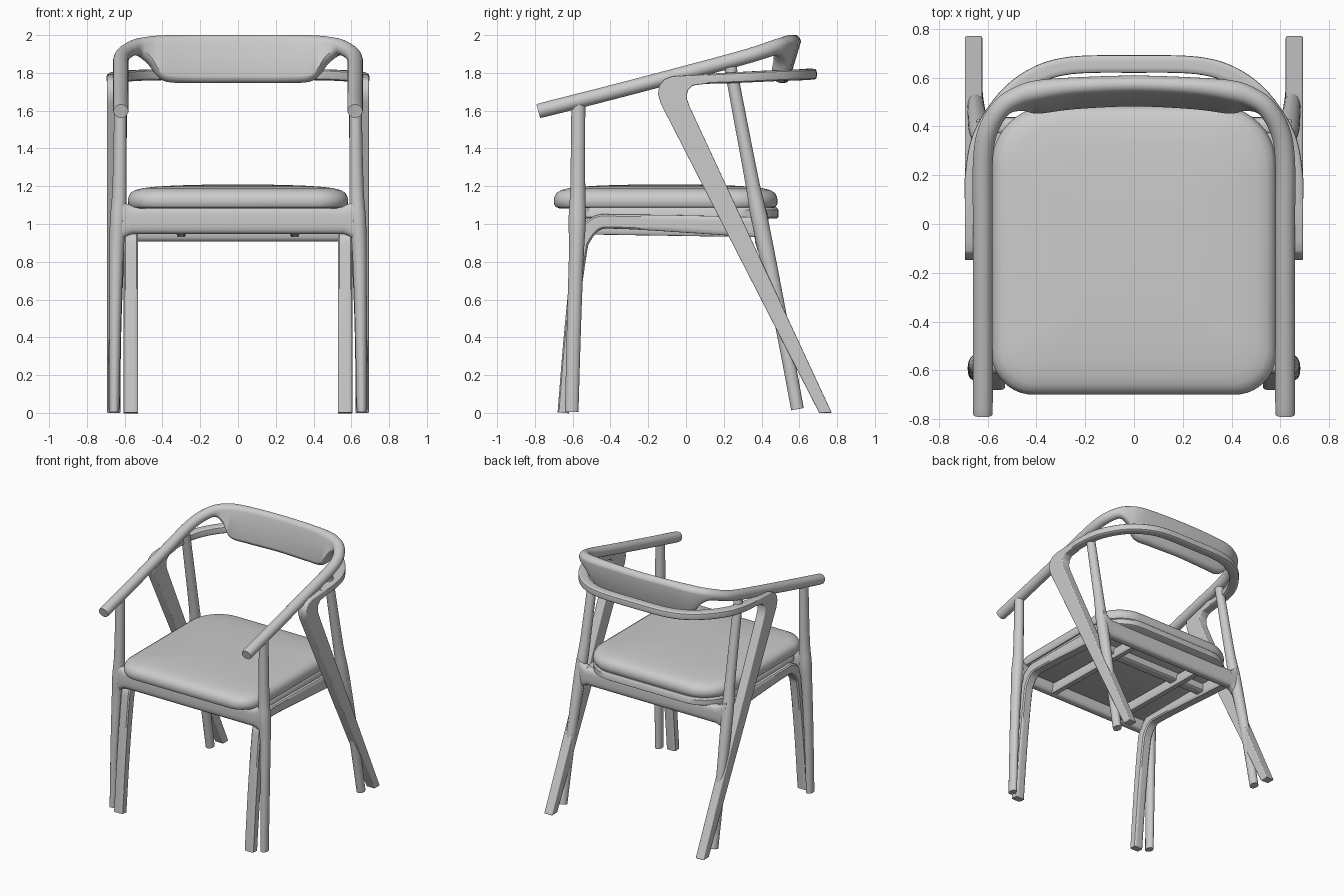
import bpy, bmesh, math
from mathutils import Vector

if "Cube" in bpy.data.objects:
    bpy.data.objects.remove(bpy.data.objects["Cube"])


def finish(name, bm, mirror=False, bevel=0):
    bmesh.ops.recalc_face_normals(bm, faces=bm.faces)
    me = bpy.data.meshes.new(name)
    bm.to_mesh(me)
    bm.free()
    ob = bpy.data.objects.new(name, me)
    bpy.context.collection.objects.link(ob)
    bpy.ops.object.select_all(action='DESELECT')
    ob.select_set(True)
    bpy.context.view_layer.objects.active = ob
    bpy.ops.object.shade_smooth_by_angle(angle=math.radians(40))
    if bevel:
        b = ob.modifiers.new("bevel", 'BEVEL')
        b.width, b.segments = bevel, 3
    if mirror:
        m = ob.modifiers.new("mirror", 'MIRROR')
        m.use_mirror_merge = False
    return ob


def loft(name, rings, **kw):
    bm = bmesh.new()
    vs = [[bm.verts.new(p) for p in r] for r in rings]
    n = len(vs[0])
    for a, b in zip(vs, vs[1:]):
        for i in range(n):
            j = (i + 1) % n
            bm.faces.new((a[i], a[j], b[j], b[i]))
    bm.faces.new(vs[0])
    bm.faces.new(vs[-1])
    return finish(name, bm, **kw)


def smooth_path(pts, k):
    # Catmull-Rom through positions and section sizes together
    out = []
    for i in range(len(pts) - 1):
        p0, p1, p2 = pts[max(i - 1, 0)], pts[i], pts[i + 1]
        p3 = pts[min(i + 2, len(pts) - 1)]
        for s in range(k):
            t = s / k
            out.append([0.5 * (2 * b + (c - a) * t + (2 * a - 5 * b + 4 * c - d) * t * t
                               + (3 * b - a - 3 * c + d) * t ** 3)
                        for a, b, c, d in zip(p0, p1, p2, p3)])
    return out + [list(pts[-1])]


def sweep(name, pts, up, power=2, n=24, k=6, **kw):
    # each point: x, y, z, half width, half height, downward stretch
    path = smooth_path([list(p) + [0] * (6 - len(p)) for p in pts], k)
    rings = []
    for i, (x, y, z, a, b, drop) in enumerate(path):
        q, r = path[max(i - 1, 0)], path[min(i + 1, len(path) - 1)]
        t = (Vector(r[:3]) - Vector(q[:3])).normalized()
        s = t.cross(Vector(up)).normalized()
        u = s.cross(t)
        ring = []
        for j in range(n):
            w = 2 * math.pi * (j + 0.5) / n
            c, d = math.cos(w), math.sin(w)
            f = (abs(c) ** power + abs(d) ** power) ** (-1 / power)
            p = Vector((x, y, z)) + s * (a * c * f) + u * (b * d * f)
            if d < 0 and drop:
                p += Vector((0, -0.32, -1)) * max(drop, 0)
            ring.append(p)
        rings.append(ring)
    return loft(name, rings, **kw)


def both_sides(half):
    return half + [(-p[0],) + tuple(p[1:]) for p in reversed(half[:-1])]


def rounded_slab(name, hx, y0, y1, rf, rb, layers):
    # layers: height and inset of each outline
    rings = []
    for z, ins in layers:
        ring = []
        for sx, yy, r, a0 in ((1, y1, rb, 0), (-1, y1, rb, 90), (-1, y0, rf, 180), (1, y0, rf, 270)):
            sy = 1 if yy == y1 else -1
            rr = max(r - ins * 0.5, 0.03)
            for i in range(11):
                w = math.radians(a0 + 9 * i)
                ring.append((sx * (hx - ins - rr) + rr * math.cos(w),
                             yy - sy * (ins + rr) + rr * math.sin(w), z))
        rings.append(ring)
    return loft(name, rings)


X, Y, Z = (1, 0, 0), (0, 1, 0), (0, 0, 1)

# Arms and backrest in one sweep; the middle is stretched down into the back panel
sweep("arm_and_backrest", both_sides([
    (.62, -.763, 1.602, .035, .032), (.62, -.753, 1.605, .041, .039), (.62, -.4, 1.695, .041, .039),
    (.62, 0, 1.80, .041, .039), (.62, .25, 1.867, .041, .039), (.60, .38, 1.905, .041, .039),
    (.545, .475, 1.937, .04, .04, .005), (.48, .52, 1.95, .041, .041, .06),
    (.40, .545, 1.957, .044, .042, .155), (.25, .563, 1.96, .038, .042, .172),
    (0, .573, 1.96, .036, .042, .172)]), Z)

# Lower back hoop
sweep("back_hoop", both_sides([
    (.657, .08, 1.767, .036, .025), (.657, .2, 1.772, .036, .028), (.625, .36, 1.78, .036, .029),
    (.53, .51, 1.787, .036, .029), (.41, .605, 1.79, .036, .029), (.26, .65, 1.793, .036, .029),
    (0, .656, 1.793, .036, .029)]), Z, power=5)

# Slanted rear bars, turning into the hoop at the top
profile = [(.705, 0), (.772, 0), (.02, 1.62), (.004, 1.665), (.008, 1.705), (.035, 1.733), (.12, 1.744),
           (.12, 1.792), (-.07, 1.782), (-.115, 1.765), (-.142, 1.73), (-.148, 1.69), (-.135, 1.64)]
bm = bmesh.new()
face = bm.faces.new([bm.verts.new((.622, y, z)) for y, z in profile])
ext = bmesh.ops.extrude_face_region(bm, geom=[face])
bmesh.ops.translate(bm, vec=(.071, 0, 0), verts=[v for v in ext["geom"] if isinstance(v, bmesh.types.BMVert)])
finish("rear_bar_leg", bm, mirror=True, bevel=.006)

# Round legs rising to the arms
sweep("front_round_leg", [(.655, -.605, .005, .026, .036), (.65, -.592, .5, .032, .038),
                          (.643, -.58, .85, .038, .04), (.635, -.576, 1.02, .043, .046),
                          (.627, -.573, 1.2, .038, .04), (.622, -.57, 1.64, .033, .037)], Y, mirror=True)
sweep("rear_round_leg", [(.655, .59, .02, .031, .034), (.65, .50, .5, .034, .036),
                         (.637, .395, 1.0, .042, .044), (.627, .345, 1.25, .037, .037),
                         (.62, .235, 1.83, .033, .033)], Y, mirror=True)

# Square front bars that bend back into the side seat rails
sweep("front_bar_leg_and_side_rail", [
    (.567, -.65, 0, .03, .038), (.567, -.61, .45, .033, .038), (.567, -.565, .83, .037, .038),
    (.567, -.54, .93, .04, .038), (.567, -.47, 1.005, .04, .038), (.567, -.35, 1.012, .038, .038),
    (.567, .0, 1.0, .046, .038), (.567, .42, .98, .054, .038)], X, power=8, mirror=True)

# Front and back aprons flaring into the round legs
for name, y, z, h in (("front_apron", -.577, 1.022, .074), ("back_apron", .40, .975, .068)):
    sweep(name, both_sides([
        (.645, y, z, .03, h + .06), (.62, y, z, .037, h + .038), (.595, y, z, .038, h + .016),
        (.565, y, z, .038, h + .003), (.52, y, z, .038, h), (0, y, z, .038, h)]), Z, power=3.5)

# Seat board, stretchers and cushion
rounded_slab("seat_board", .575, -.60, .49, .12, .24, [(1.028, .012), (1.036, 0), (1.075, 0), (1.088, .01)])
sweep("cross_stretcher", [(-.55, .12, 1.0, .04, .035), (.55, .12, 1.0, .04, .035)], Z, power=6)
sweep("long_stretcher", [(.3, -.56, .985, .025, .04), (.3, .40, .97, .025, .04)], Z, power=6, mirror=True)
rounded_slab("seat_cushion", .583, -.70, .485, .17, .24, [
    (1.083, .03), (1.09, .01), (1.105, .002), (1.125, 0), (1.145, .004), (1.165, .015),
    (1.18, .04), (1.19, .08), (1.198, .15), (1.204, .25), (1.208, .4)])
